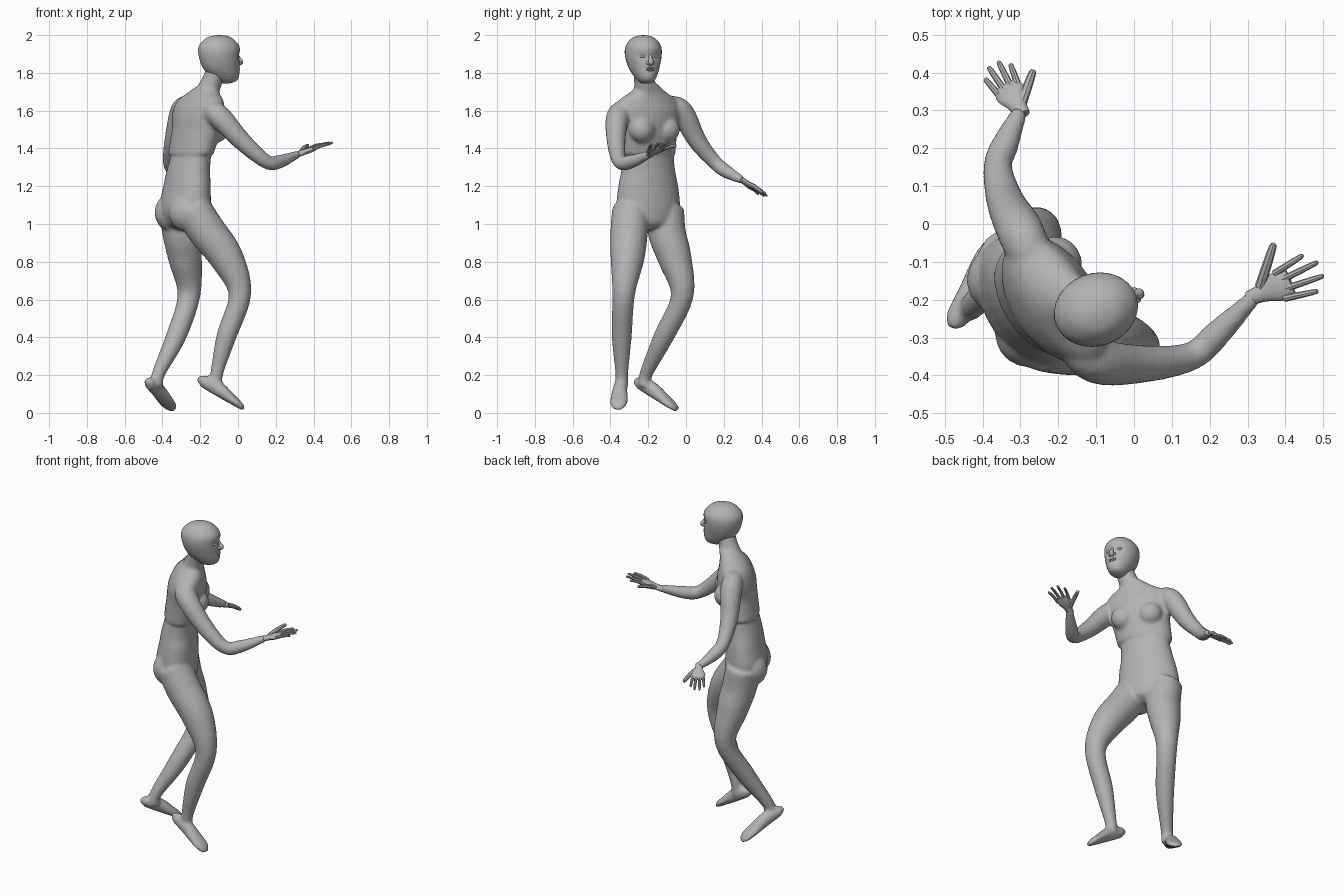
import bpy, bmesh, math
from mathutils import Vector, Matrix

cube = bpy.data.objects.get("Cube")
if cube:
    bpy.data.objects.remove(cube, do_unlink=True)

grey = bpy.data.materials.new("plain_grey")
grey.use_nodes = True
grey.diffuse_color = (.45, .45, .45, 1)
grey.node_tree.nodes["Principled BSDF"].inputs["Base Color"].default_value = grey.diffuse_color
UP = Vector((0, 0, 1))
LEFT = Vector((0, 1, 0))


def spline(points, steps):
    # Smooth curve through points that also carry their radii
    p = [Vector(q) for q in points]
    p = [p[0] * 2 - p[1]] + p + [p[-1] * 2 - p[-2]]
    curve = []
    for before, start, end, after in zip(p, p[1:], p[2:], p[3:]):
        for s in range(steps):
            t = s / steps
            leave, arrive = (end - before) / 2, (after - start) / 2
            change = end - start
            curve.append(start + leave * t + (change * 3 - leave * 2 - arrive) * t ** 2
                         + (leave + arrive - change * 2) * t ** 3)
    return curve + [p[-2]]


def loft(bm, centres, widths, depths=None, across=None, level=False, sides=20, steps=5):
    # Oval rings along a curve; level keeps every ring horizontal
    rows = zip(centres, widths, depths or widths)
    path = spline([(*centre, width, depth) for centre, width, depth in rows], steps)
    rings = []
    for i, q in enumerate(path):
        ahead, behind = path[min(i + 1, len(path) - 1)], path[max(i - 1, 0)]
        along = UP if level else (Vector(ahead[:3]) - Vector(behind[:3])).normalized()
        side = along.cross(UP) if across is None else across - across.project(along)
        side.normalize()
        front = side.cross(along)
        ring = []
        for k in range(sides):
            angle = k * math.tau / sides
            offset = side * q[3] * math.cos(angle) + front * q[4] * math.sin(angle)
            ring.append(bm.verts.new(Vector(q[:3]) + offset))
        rings.append(ring)
    for lower, upper in zip(rings, rings[1:]):
        for k in range(sides):
            bm.faces.new((lower[k - 1], lower[k], upper[k], upper[k - 1]))
    bm.faces.new(rings[0])
    bm.faces.new(rings[-1])


def ball(bm, centre, size, yaw=0):
    matrix = Matrix.Translation(centre) @ Matrix.Rotation(yaw, 4, 'Z') @ Matrix.Diagonal((*size, 1))
    bmesh.ops.create_uvsphere(bm, u_segments=16, v_segments=10, radius=1, matrix=matrix)


def finish(name, bm, voxel=None):
    bmesh.ops.recalc_face_normals(bm, faces=bm.faces)
    mesh = bpy.data.meshes.new(name)
    bm.to_mesh(mesh)
    bm.free()
    mesh.materials.append(grey)
    ob = bpy.data.objects.new(name, mesh)
    bpy.context.collection.objects.link(ob)
    if voxel:
        fuse = ob.modifiers.new("fuse", 'REMESH')
        fuse.mode = 'VOXEL'
        fuse.voxel_size = voxel
        fuse.use_smooth_shade = True
        soften = ob.modifiers.new("soften", 'SMOOTH')
        soften.iterations = 4
    else:
        bpy.ops.object.select_all(action='DESELECT')
        ob.select_set(True)
        bpy.context.view_layer.objects.active = ob
        bpy.ops.object.shade_smooth_by_angle(angle=math.radians(40))


def facing(degrees):
    forward = Matrix.Rotation(math.radians(degrees), 3, 'Z') @ Vector((1, 0, 0))
    return forward, UP.cross(forward)


def torso(bm, across, rows):
    # Rows hold x, height, half width and half depth
    loft(bm, [(x, -.2, z) for x, z, width, depth in rows], [r[2] for r in rows],
         [r[3] for r in rows], across, level=True, sides=28)


# Abdomen, pelvis and buttocks
body = bmesh.new()
hip_forward, hip_left = facing(28)
torso(body, hip_left, [(-.27, .97, .06, .05), (-.27, 1, .15, .1), (-.28, 1.08, .18, .12),
                       (-.27, 1.2, .17, .11), (-.26, 1.3, .15, .1), (-.23, 1.46, .14, .08)])
for s in (-1, 1):
    centre = Vector((-.28, -.2, 1.06)) - hip_forward * .04 + hip_left * s * .08
    ball(body, centre, (.09, .09, .1), math.radians(28))

# Chest with a cropped hem, then bust and neck
chest_forward, chest_left = facing(33)
torso(body, chest_left, [(-.25, 1.37, .16, .1), (-.22, 1.5, .17, .11), (-.21, 1.58, .19, .11),
                         (-.2, 1.65, .18, .09), (-.18, 1.7, .1, .07), (-.15, 1.74, .05, .05)])
for s in (-1, 1):
    centre = Vector((-.21, -.2, 1.5)) + chest_forward * .06 + chest_left * s * .08
    ball(body, centre, (.065, .07, .07), math.radians(33))
loft(body, [(-.18, -.21, 1.66), (-.14, -.22, 1.75), (-.11, -.23, 1.83)], (.07, .055, .053), across=LEFT)

# Arms: inner shoulder, shoulder, upper arm, elbow, forearm, wrist
right_wrist, left_wrist = Vector((.32, -.19, 1.37)), Vector((-.3, .3, 1.23))
arm_radii = (.055, .062, .05, .038, .036, .02)
loft(body, [(-.16, -.3, 1.61), (-.1, -.36, 1.57), (.02, -.37, 1.44), (.15, -.35, 1.33),
            (.22, -.29, 1.33), right_wrist], arm_radii)
loft(body, [(-.27, -.09, 1.63), (-.3, -.02, 1.59), (-.34, .06, 1.44), (-.36, .15, 1.33),
            (-.34, .21, 1.28), left_wrist], arm_radii)

# Legs: hip, upper thigh, thigh, knee, calf, ankle, instep
leg_radii = (.1, .1, .09, .06, .053, .035, .034)
loft(body, [(-.24, -.29, 1.08), (-.17, -.3, .97), (-.06, -.31, .82), (.01, -.33, .63),
            (-.06, -.34, .41), (-.11, -.34, .22), (-.12, -.34, .14)], leg_radii, across=hip_left)
loft(body, [(-.32, -.11, 1.08), (-.3, -.1, .95), (-.28, -.06, .82), (-.26, -.02, .62),
            (-.33, -.12, .4), (-.42, -.21, .21), (-.43, -.22, .14)], leg_radii, across=hip_left)


def foot(bm, heel, toe):
    # Rings rest on the straight sole from heel to toe
    heel, toe = Vector(heel), Vector(toe)
    places = (0, .08, .4, .75, .92, 1)
    heights = (.01, .03, .04, .026, .018, .008)
    centres = [heel.lerp(toe, place) + UP * height for place, height in zip(places, heights)]
    loft(bm, centres, (.01, .03, .037, .047, .042, .02), heights)


foot(body, (-.21, -.34, .15), (.03, -.36, .01))
foot(body, (-.48, -.27, .14), (-.35, -.05, .005))
finish("body", body, voxel=.01)

# Head, built level and then turned about its own centre
head = bmesh.new()
heights = (1.745, 1.757, 1.785, 1.83, 1.89, 1.94, 1.98, 1.996, 2)
centres = [(x, 0, z) for x, z in zip((.04, .045, .03, .01, 0, 0, 0, 0, 0), heights)]
loft(head, centres, (.02, .04, .06, .08, .095, .092, .064, .03, .003),
     (.02, .05, .08, .1, .11, .11, .076, .04, .003), LEFT, level=True, sides=32, steps=4)

# Eye sockets pressed into the face
for s in (-1, 1):
    socket = Vector((.1, s * .036, 1.888))
    for v in head.verts:
        v.co.x -= max(0, .012 - (v.co - socket).length * .4)

# Nose, nostrils, eyelids, lips and chin
loft(head, [(.1, 0, 1.9), (.113, 0, 1.875), (.12, 0, 1.858), (.108, 0, 1.845)],
     (.007, .01, .015, .01), across=LEFT, sides=12)
for s in (-1, 1):
    ball(head, (.108, s * .013, 1.853), (.013, .009, .009))
    ball(head, (.086, s * .035, 1.888), (.014, .017, .009))
for z in (1.826, 1.815):
    ball(head, (.102, 0, z), (.013, .024, .006))
ball(head, (.083, 0, 1.772), (.018, .026, .018))
turn = Matrix.Translation((-.1, -.226, 0)) @ Matrix.Rotation(math.radians(20), 4, 'Z')
bmesh.ops.transform(head, matrix=turn, verts=head.verts)
finish("head", head)


def hand(name, wrist, reach, thumb_side):
    # Flat palm with fingers fanned evenly about the reach, and a thumb
    bm = bmesh.new()
    palm = reach / 2
    loft(bm, [wrist + palm * t for t in (-.2, .25, .7, 1.1)], (.02, .025, .04, .035),
         (.017, .015, .014, .008), sides=14)

    def digit(root, tip, radius):
        loft(bm, [root, root.lerp(tip, .5) + UP * .005, root.lerp(tip, .93), tip],
             [radius * r for r in (1, .9, .7, .3)], sides=8, steps=3)

    def fan(vector, degrees):
        return wrist + Matrix.Rotation(math.radians(degrees) * thumb_side, 3, 'Z') @ vector

    for i in range(4):
        place = 1.5 - i
        length = 1.04 - place * place * .06
        digit(fan(palm * .85, place * 18), fan(reach * length, place * 12), .0095)
    digit(fan(palm * .3, 40), fan(reach * .8, 48), .014)
    finish(name, bm)


hand("right_hand", right_wrist, Vector((.17, .07, .06)), 1)
hand("left_hand", left_wrist, Vector((-.07, .12, -.08)), -1)
